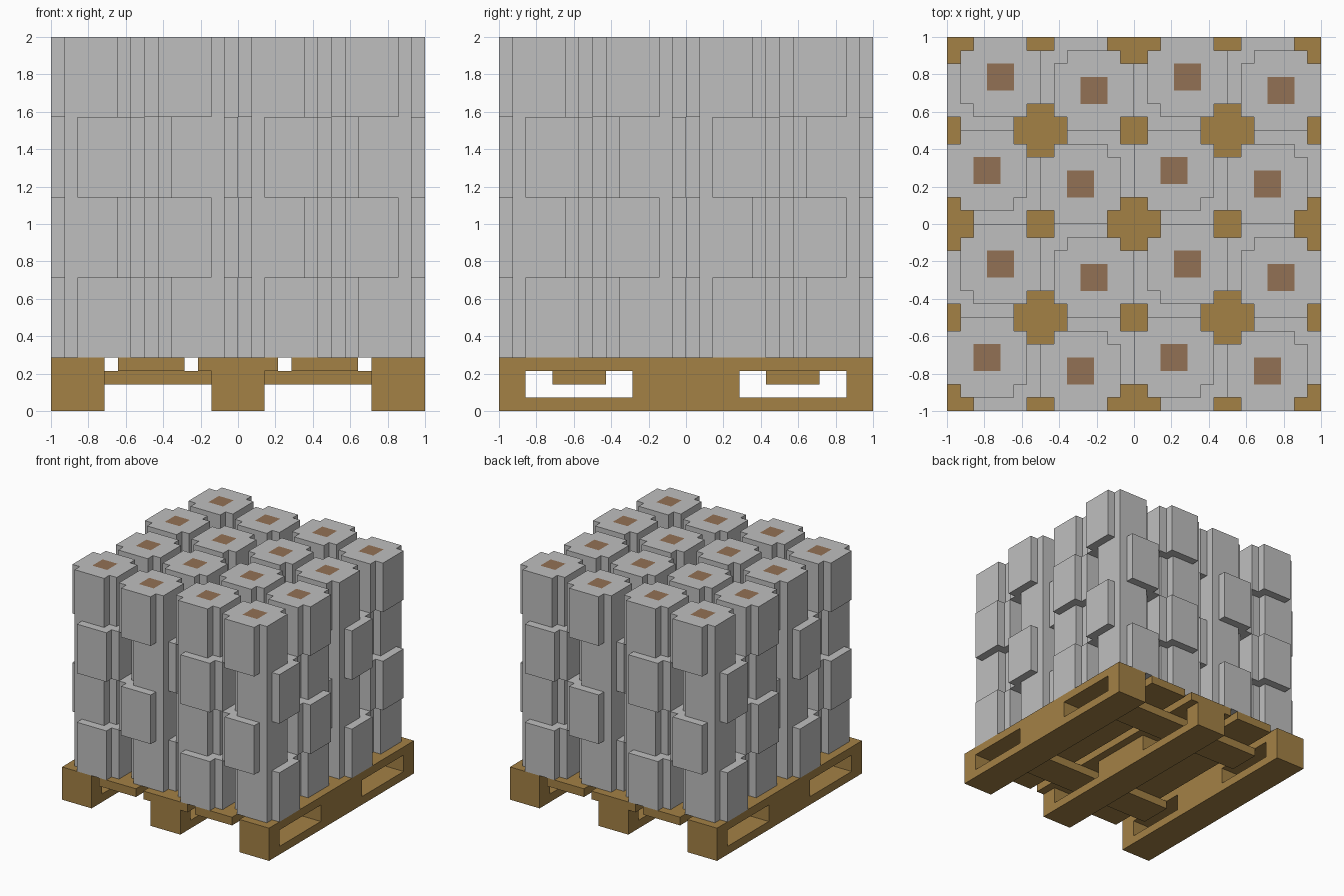
import bpy, bmesh

if "Cube" in bpy.data.objects:
    bpy.data.objects.remove(bpy.data.objects["Cube"])

U = 1 / 14  # one grid unit; the model is 28 units wide, deep and high


def material(name, rgb):
    m = bpy.data.materials.new(name)
    m.diffuse_color = (*rgb, 1)
    m.use_nodes = True
    m.node_tree.nodes["Principled BSDF"].inputs["Base Color"].default_value = m.diffuse_color
    return m


GREY = material("light_grey", (0.52, 0.52, 0.52))
WOOD = material("pallet_wood", (0.37, 0.22, 0.06))
CLAY = material("core_brown", (0.29, 0.165, 0.09))


def grid_solid(name, xs, ys, zs, filled, mats):
    """Closed solid from the filled cells of a coarse grid, without inner faces."""
    brk = (xs, ys, zs)
    size = [len(b) - 1 for b in brk]

    def solid(c):
        return all(0 <= c[a] < size[a] for a in range(3)) and filled(*[brk[a][c[a]] for a in range(3)])

    bm = bmesh.new()
    verts = {}

    def vert(c):
        if c not in verts:
            verts[c] = bm.verts.new([brk[a][c[a]] * U for a in range(3)])
        return verts[c]

    for c in [(i, j, k) for i in range(size[0]) for j in range(size[1]) for k in range(size[2])]:
        if not solid(c):
            continue
        for a in range(3):
            b, d = (a + 1) % 3, (a + 2) % 3
            for side in (0, 1):
                n = list(c)
                n[a] += 2 * side - 1
                if solid(n):
                    continue
                loop = []
                for p, q in ((0, 0), (1, 0), (1, 1), (0, 1)):
                    v = list(c)
                    v[a] += side
                    v[b] += p
                    v[d] += q
                    loop.append(vert(tuple(v)))
                bm.faces.new(loop if side else loop[::-1])
    mesh = bpy.data.meshes.new(name)
    bm.to_mesh(mesh)
    bm.free()
    for m in mats:
        mesh.materials.append(m)
    return mesh


def place(name, mesh, loc=(0, 0, 0)):
    ob = bpy.data.objects.new(name, mesh)
    ob.location = [v * U for v in loc]
    bpy.context.collection.objects.link(ob)
    return ob


def box(name, x, y, z):
    place(name, grid_solid(name, x, y, z, lambda *c: True, [WOOD]))


# Pallet runners, with two fork openings through each
def fork_gap(y, z):
    return z == 1 and y in (-12, 4)


RY, RZ = (-14, -12, -4, 4, 12, 14), (0, 1, 3, 4)
for name, x0 in (("left_runner", -14), ("right_runner", 10)):
    place(name, grid_solid(name, (x0, x0 + 4), RY, RZ,
                           lambda x, y, z: not fork_gap(y, z), [WOOD]))
# The middle runner carries a wider top board
place("middle_runner", grid_solid("middle_runner", (-3, -2, 2, 3), RY, RZ,
      lambda x, y, z: z == 3 or (x == -2 and not fork_gap(y, z)), [WOOD]))

# Deck boards and the cross bars below them
for side, x in (("left", -9), ("right", 4)):
    box(side + "_deck_board", (x, x + 5), (-14, 14), (3, 4))
for side, y in (("front", -10), ("back", 6)):
    box(side + "_cross_bar", (-10, 10), (y, y + 4), (2, 3))

# Stacked block: square with notched corners and a brown core on its top
block = grid_solid("block", (-3, -2, -1, 1, 2, 3), (-3, -2, -1, 1, 2, 3), (0, 6),
                   lambda x, y, z: not (x in (-3, 2) and y in (-3, 2)), [GREY, CLAY])
for f in block.polygons:
    if f.normal.z > 0.5 and max(abs(f.center.x), abs(f.center.y)) < 0.5 * U:
        f.material_index = 1

# Four by four columns, each level shifted diagonally against the one below
for col in range(4):
    for row in range(4):
        for level in range(4):
            flip = 1 if level % 2 else -1
            dx = 0.5 * flip * (1 if row % 2 else -1)
            dy = 0.5 * flip * (-1 if col % 2 else 1)
            place(f"block_{col}_{row}_{level}", block,
                  (col * 7 - 10.5 + dx, row * 7 - 10.5 + dy, 4 + 6 * level))
